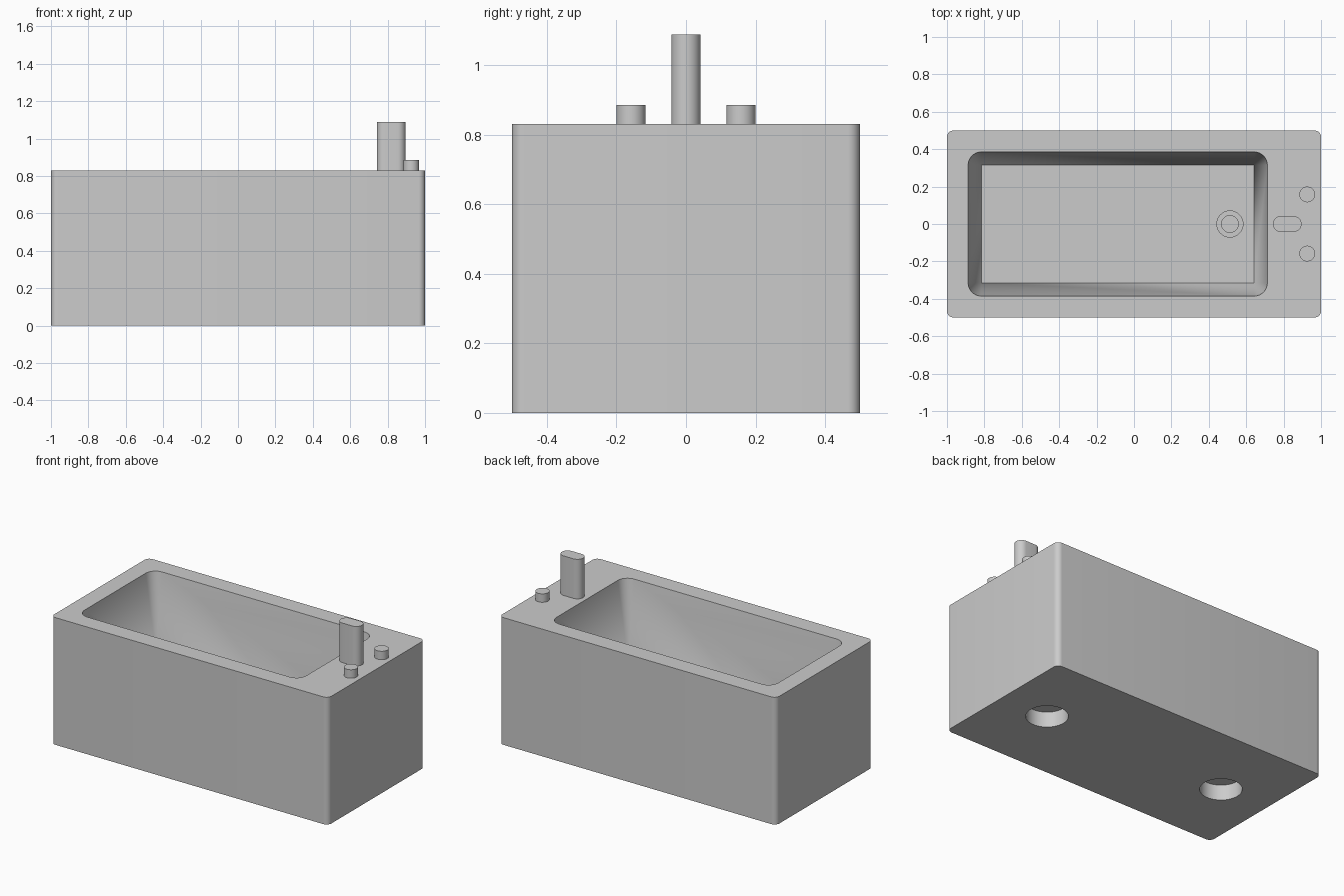
import bpy, bmesh, math

if "Cube" in bpy.data.objects:
    bpy.data.objects.remove(bpy.data.objects["Cube"])

TOP, FLOOR = 0.83, 0.33

grey = bpy.data.materials.new("plain grey")
grey.use_nodes = True
COLOUR = (0.6, 0.6, 0.6, 1)
grey.diffuse_color = COLOUR
grey.node_tree.nodes["Principled BSDF"].inputs["Base Color"].default_value = COLOUR


def outline(cx, cy, hx, hy, r, steps=8):
    """Rounded rectangle, counter-clockwise; r = 0 gives stacked corner points."""
    pts = []
    for k, (sx, sy) in enumerate([(1, 1), (-1, 1), (-1, -1), (1, -1)]):
        for i in range(steps + 1):
            a = math.pi / 2 * (k + i / steps)
            pts.append((cx + sx * (hx - r) + r * math.cos(a),
                        cy + sy * (hy - r) + r * math.sin(a)))
    return pts


def loft(name, low, z0, high, z1):
    """Closed solid between two outlines."""
    bm = bmesh.new()
    a = [bm.verts.new((x, y, z0)) for x, y in low]
    b = [bm.verts.new((x, y, z1)) for x, y in high]
    n = len(a)
    for i in range(n):
        j = (i + 1) % n
        bm.faces.new((a[i], a[j], b[j], b[i]))
    bm.faces.new(a[::-1])
    bm.faces.new(b)
    bmesh.ops.remove_doubles(bm, verts=bm.verts, dist=1e-5)
    bmesh.ops.recalc_face_normals(bm, faces=bm.faces)
    mesh = bpy.data.meshes.new(name)
    bm.to_mesh(mesh)
    bm.free()
    obj = bpy.data.objects.new(name, mesh)
    bpy.context.collection.objects.link(obj)
    mesh.materials.append(grey)
    return obj


def prism(name, pts, z0, z1):
    return loft(name, pts, z0, pts, z1)


def cylinder(name, x, y, r, z0, z1):
    return prism(name, outline(x, y, r, r, r, 12), z0, z1)


def cut(target, cutter):
    cutter.hide_render = True
    mod = target.modifiers.new(cutter.name, "BOOLEAN")
    mod.operation, mod.solver, mod.object = "DIFFERENCE", "EXACT", cutter
    bpy.context.view_layer.objects.active = target
    bpy.ops.object.modifier_apply(modifier=mod.name)
    bpy.data.objects.remove(cutter)


# Tub body with tapered basin; the floor has square corners
tub = prism("tub", outline(0, 0, 1, 0.5, 0.035), 0, TOP)
basin = loft("basin_cutter", outline(-0.087, 0, 0.728, 0.315, 0), FLOOR,
             outline(-0.087, 0, 0.8, 0.385, 0.07), TOP)
# Extend the basin cutter above the rim so the cut is clean
bm = bmesh.new()
bm.from_mesh(basin.data)
top = max(bm.faces, key=lambda f: f.calc_center_median().z)
new = bmesh.ops.extrude_face_region(bm, geom=[top])["geom"]
bmesh.ops.translate(bm, vec=(0, 0, 0.1), verts=[v for v in new if isinstance(v, bmesh.types.BMVert)])
bmesh.ops.delete(bm, geom=[top], context="FACES")
bm.to_mesh(basin.data)
bm.free()
cut(tub, basin)

# Stepped drain in the floor and two sockets under the base
cut(tub, cylinder("drain_seat_cutter", 0.513, 0, 0.07, FLOOR - 0.015, FLOOR + 0.05))
cut(tub, cylinder("drain_hole_cutter", 0.513, 0, 0.045, FLOOR - 0.05, FLOOR + 0.05))
for side in (-1, 1):
    cut(tub, cylinder("socket_cutter", side * 0.66, 0, 0.124, -0.05, 0.1))

# Spout and tap knobs on the wide rim
parts = [tub, prism("spout", outline(0.819, 0, 0.077, 0.042, 0.042), TOP, 1.088)]
for side, label in ((-1, "right"), (1, "left")):
    parts.append(cylinder(label + "_tap_knob", 0.926, side * 0.158, 0.042, TOP, 0.885))

bpy.ops.object.select_all(action="DESELECT")
for p in parts:
    p.select_set(True)
bpy.context.view_layer.objects.active = tub
bpy.ops.object.shade_smooth_by_angle(angle=math.radians(30))
